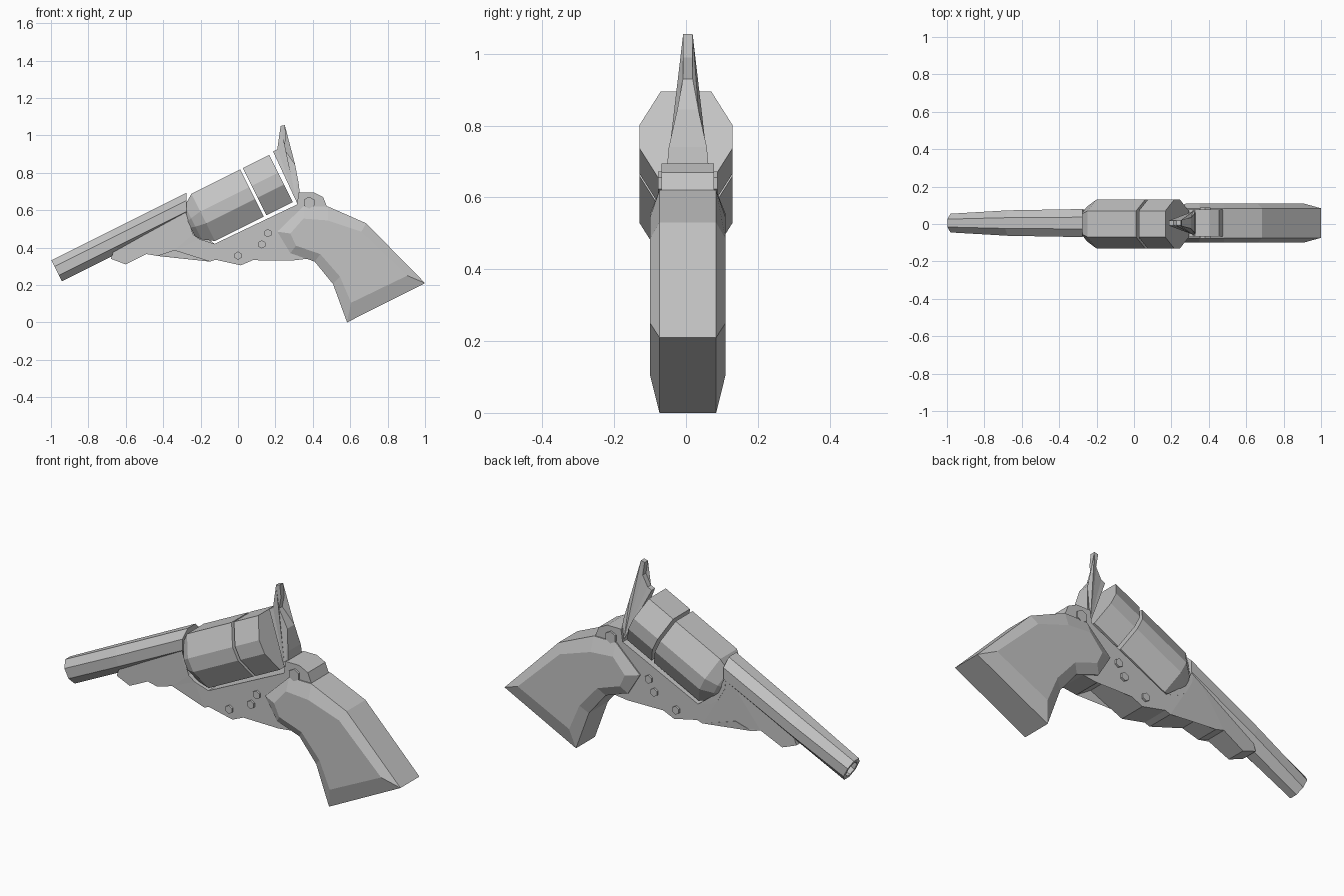
import bpy
import bmesh
import math
from mathutils import Vector

if "Cube" in bpy.data.objects:
    bpy.data.objects.remove(bpy.data.objects["Cube"], do_unlink=True)

steel = bpy.data.materials.new("grey_steel")
steel.use_nodes = True
GREY = (0.55, 0.55, 0.55, 1)
steel.diffuse_color = GREY
steel.node_tree.nodes["Principled BSDF"].inputs["Base Color"].default_value = GREY

# Barrel and drum lie along an axis that rises toward the back
TILT = math.atan(0.5)
C, S = math.cos(TILT), math.sin(TILT)
MID = 0.005  # sideways centre of the frame parts


def tilted(u, y, v):
    return Vector((u * C - v * S, y, u * S + v * C))


def loft(name, rings):
    """Skin a list of equal-length rings and close both ends."""
    bm = bmesh.new()
    loops = [[bm.verts.new(p) for p in ring] for ring in rings]
    n = len(loops[0])
    for a, b in zip(loops, loops[1:]):
        for i in range(n):
            j = (i + 1) % n
            bm.faces.new((a[i], a[j], b[j], b[i]))
    caps = [bm.faces.new(loops[0]), bm.faces.new(loops[-1])]
    bmesh.ops.triangulate(bm, faces=caps)
    bmesh.ops.recalc_face_normals(bm, faces=bm.faces)
    mesh = bpy.data.meshes.new(name)
    bm.to_mesh(mesh)
    bm.free()
    mesh.materials.append(steel)
    obj = bpy.data.objects.new(name, mesh)
    bpy.context.collection.objects.link(obj)
    return obj


def side_ring(points, half, side):
    return [(x, MID + side * half(x, z), z) for x, z in points]


def prism(name, points, half):
    return loft(name, [side_ring(points, half, s) for s in (-1, 1)])


def octagon(u, v, ry, rv, flat_y, flat_v, y=0, lean=0):
    """Octagonal section across the tilted axis."""
    quarter = [(flat_y, 1), (1, flat_v)]
    shape = quarter + [(a, -b) for a, b in quarter[::-1]]
    shape += [(-a, -b) for a, b in quarter] + [(-a, b) for a, b in quarter[::-1]]
    return [tilted(u + lean * b * rv, y + a * ry, v + b * rv) for a, b in shape]


def lerp(t, a, b):
    t = min(max(t, 0), 1)
    return a + (b - a) * t


# Drum in two separate pieces, nose chamfered
def drum_ring(u, k):
    return octagon(u, 0.585, 0.13 * k, 0.141 * k, 0.54, 0.25)


loft("drum_front", [drum_ring(u, k) for u, k in
                    ((0, 0.5), (0.025, 0.72), (0.085, 1), (0.376, 1))])
loft("drum_rear", [drum_ring(u, 1) for u in (0.392, 0.55)])


# Tapered octagonal barrel with a bore and a slanted rear end
def barrel_ring(u, ry, rv, lean=0):
    return octagon(u, 0.68, ry, rv, 0.42, 0.42, MID, lean)


loft("barrel", [barrel_ring(0.033, 0.075, 0.063, 0.5),
                barrel_ring(-0.4, 0.068, 0.063),
                barrel_ring(-0.744, 0.05, 0.063),
                barrel_ring(-0.744, 0.034, 0.043),
                barrel_ring(-0.6, 0.034, 0.043)])

# Frame with stepped underside, narrowing toward the muzzle
frame = [(-0.68, 0.34), (-0.6, 0.31), (-0.48, 0.37), (-0.43, 0.355), (-0.34, 0.385),
         (-0.15, 0.325), (-0.12, 0.335), (0.015, 0.305), (0.2, 0.385), (0.285, 0.33),
         (0.41, 0.345), (0.47, 0.45), (0.5, 0.58), (0.475, 0.62), (0.455, 0.67),
         (0.405, 0.695), (0.325, 0.695), (0.315, 0.63), (-0.125, 0.42), (-0.205, 0.445),
         (-0.24, 0.47), (-0.28, 0.54), (-0.29, 0.62), (-0.66, 0.395)]
prism("frame", frame, lambda x, z: lerp((x + 0.68) / 0.41, 0.045, 0.073))

# Hammer: thin spur above, body spreading to the frame below
hammer = [(0.187, 0.914), (0.21, 0.925), (0.24, 0.98), (0.228, 1.05), (0.25, 1.055),
          (0.257, 0.99), (0.245, 0.93), (0.305, 0.845), (0.325, 0.74), (0.335, 0.64),
          (0.315, 0.64)]
prism("hammer", hammer, lambda x, z: lerp((0.915 - z) / 0.215, 0.0135, 0.062))

# Grip with chamfered side panels
grip_edge = [(0.21, 0.485), (0.35, 0.62), (0.48, 0.62), (0.685, 0.53), (1, 0.21),
             (0.583, 0), (0.508, 0.205), (0.41, 0.325), (0.28, 0.37)]
grip_panel = [(0.28, 0.475), (0.35, 0.555), (0.48, 0.545), (0.66, 0.485), (0.905, 0.25),
              (0.605, 0.105), (0.545, 0.245), (0.44, 0.365), (0.31, 0.41)]
loft("grip", [side_ring(pts, lambda x, z, h=h: h, s) for pts, h, s in
              ((grip_panel, 0.105, -1), (grip_edge, 0.079, -1),
               (grip_edge, 0.079, 1), (grip_panel, 0.105, 1))])

# Hexagonal screw heads on both sides
screws = [(0.38, 0.64, 0.032), (0.16, 0.477, 0.022), (0.127, 0.417, 0.022), (0, 0.357, 0.022)]
for i, (x, z, r) in enumerate(screws):
    hexagon = [(x + r * math.sin(k * math.pi / 3), z + r * math.cos(k * math.pi / 3))
               for k in range(6)]
    for side, label in ((-1, "right"), (1, "left")):
        loft(f"screw_{i + 1}_{label}",
             [side_ring(hexagon, lambda x, z, h=h: h, side) for h in (0.06, 0.083)])
